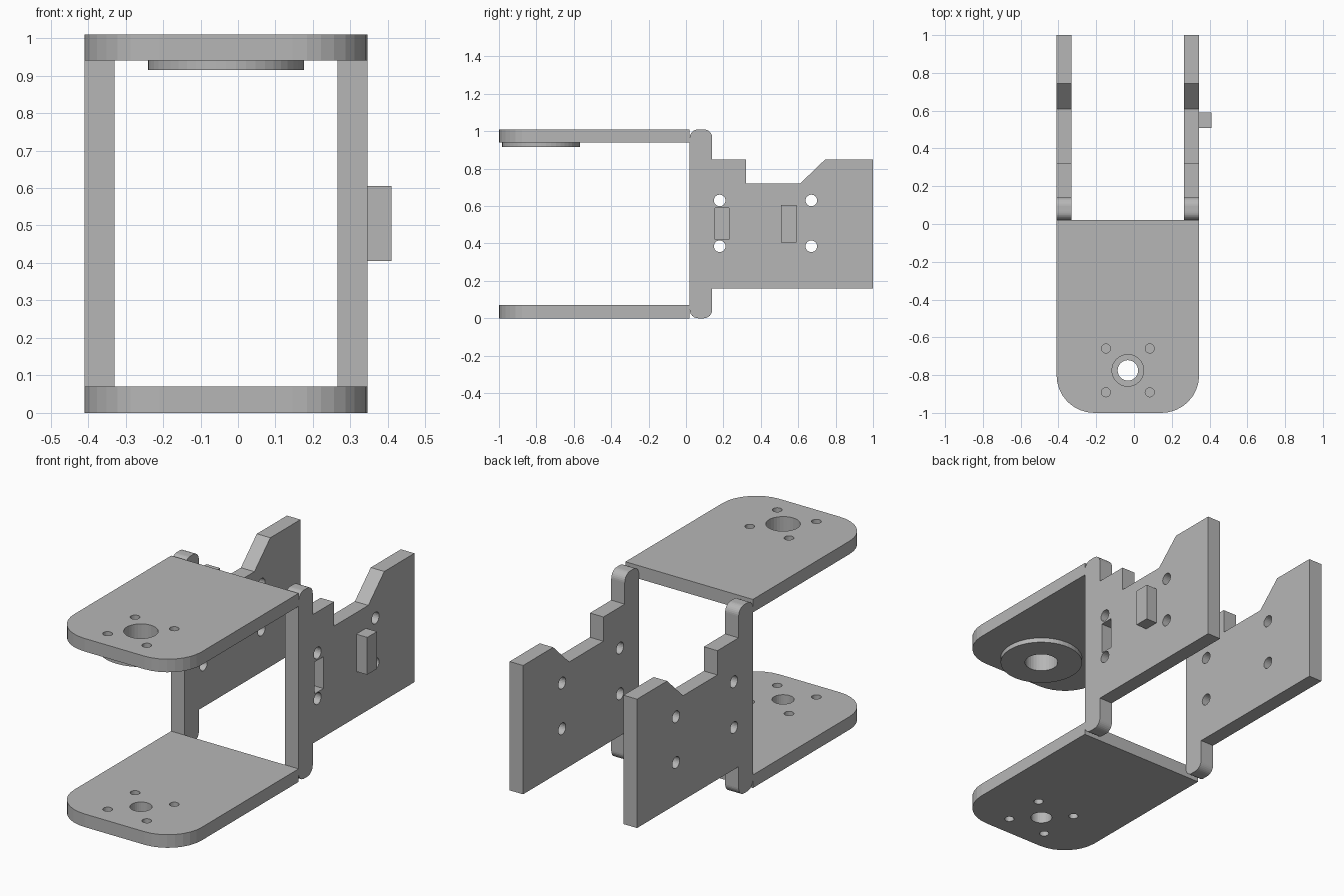
import bpy, bmesh, math
from mathutils import Matrix, Vector

if "Cube" in bpy.data.objects:
    bpy.data.objects.remove(bpy.data.objects["Cube"])

metal = bpy.data.materials.new("grey_metal")
metal.use_nodes = True
metal.diffuse_color = (0.47, 0.47, 0.47, 1)
metal.node_tree.nodes["Principled BSDF"].inputs["Base Color"].default_value = (0.47, 0.47, 0.47, 1)

LEFT, RIGHT, MID = -0.41, 0.345, -0.0325   # outer faces and centre line in x
THICK, HEIGHT = 0.08, 1.01
PLATE, JOINT = 0.07, 0.02                  # plate thickness, plate / wall joint in y
PIVOT = (MID, -0.775)

# Axis maps: a wall profile lies in (y, z) and is extruded along x
PLAN = Matrix.Identity(4)
SIDE = Matrix(((0, 0, 1, 0), (1, 0, 0, 0), (0, 1, 0, 0), (0, 0, 0, 1)))


def outline(points, steps=8):
    """Profile from (u, v, radius) corners; a radius above zero rounds the corner."""
    out = []
    for i, (u, v, r) in enumerate(points):
        p = Vector((u, v))
        if r == 0:
            out.append(p)
            continue
        a = (Vector(points[i - 1][:2]) - p).normalized() * r
        b = (Vector(points[(i + 1) % len(points)][:2]) - p).normalized() * r
        for k in range(steps + 1):
            t = k / steps * math.pi / 2
            out.append(p + a * (1 - math.sin(t)) + b * (1 - math.cos(t)))
    return out


def circle(u, v, r, n=32):
    return [(u + r * math.cos(math.tau * k / n), v + r * math.sin(math.tau * k / n)) for k in range(n)]


def rect(u0, u1, v0, v1):
    return [(u0, v0), (u1, v0), (u1, v1), (u0, v1)]


def prism(name, profile, low, high, axes=PLAN):
    bm = bmesh.new()
    face = bm.faces.new([bm.verts.new((p[0], p[1], low)) for p in profile])
    grown = bmesh.ops.extrude_face_region(bm, geom=[face])["geom"]
    bmesh.ops.translate(bm, vec=(0, 0, high - low),
                        verts=[g for g in grown if isinstance(g, bmesh.types.BMVert)])
    bm.transform(axes)
    bmesh.ops.recalc_face_normals(bm, faces=bm.faces)
    mesh = bpy.data.meshes.new(name)
    bm.to_mesh(mesh)
    bm.free()
    mesh.materials.append(metal)
    obj = bpy.data.objects.new(name, mesh)
    bpy.context.collection.objects.link(obj)
    return obj


def cut(obj, profiles, low, high, axes=PLAN):
    """Cut prisms out of obj and bake the result."""
    for profile in profiles:
        cutter = prism("cutter", profile, low, high, axes)
        cutter.hide_render = True
        mod = obj.modifiers.new("cut", "BOOLEAN")
        mod.operation, mod.solver, mod.object = "DIFFERENCE", "EXACT", cutter
        graph = bpy.context.evaluated_depsgraph_get()
        baked = bpy.data.meshes.new_from_object(obj.evaluated_get(graph))
        obj.modifiers.clear()
        obj.data = baked
        bpy.data.objects.remove(cutter)


# Horizontal plates with rounded front corners, pivot hole and four screw holes
plate_shape = outline([(LEFT, JOINT, 0), (LEFT, -1, 0.2), (RIGHT, -1, 0.2), (RIGHT, JOINT, 0)])
screws = [circle(PIVOT[0] + sx * 0.116, PIVOT[1] + sy * 0.116, 0.024, 20)
          for sx in (-1, 1) for sy in (-1, 1)]
for name, base, bore in (("bottom_plate", 0, 0.054), ("top_plate", HEIGHT - PLATE, 0.084)):
    plate = prism(name, plate_shape, base, base + PLATE)
    cut(plate, [circle(*PIVOT, bore)] + screws, base - 0.1, base + PLATE + 0.1)

# Bearing ring under the top plate, closing the screw holes
ring = prism("bearing_ring", circle(*PIVOT, 0.208, 48), 0.915, HEIGHT - PLATE)
cut(ring, [circle(*PIVOT, 0.084)], 0.8, 1.1)

# Side walls: rounded upright post with a stepped rear panel
R = 0.045
wall_shape = outline([
    (JOINT, 0, R), (0.14, 0, R), (0.14, 0.16, 0), (1, 0.16, 0), (1, 0.85, 0),
    (0.745, 0.85, 0), (0.61, 0.72, 0), (0.32, 0.72, 0), (0.32, 0.85, 0),
    (0.14, 0.85, 0), (0.14, HEIGHT, R), (JOINT, HEIGHT, R)])
bolts = [circle(y, z, 0.031, 24) for y in (0.18, 0.67) for z in (0.385, 0.63)]
for name, x in (("right_wall", LEFT), ("left_wall", RIGHT - THICK)):
    wall = prism(name, wall_shape, x, x + THICK, SIDE)
    cut(wall, bolts, x - 0.1, x + THICK + 0.1, SIDE)
    if name == "left_wall":
        # Blind slot on the outer face
        cut(wall, [rect(0.155, 0.23, 0.42, 0.59)], RIGHT - 0.06, RIGHT + 0.1, SIDE)

# Locating tab on the outer face of the left wall
prism("locating_tab", rect(0.508, 0.59, 0.405, 0.605), RIGHT, 0.41, SIDE)
